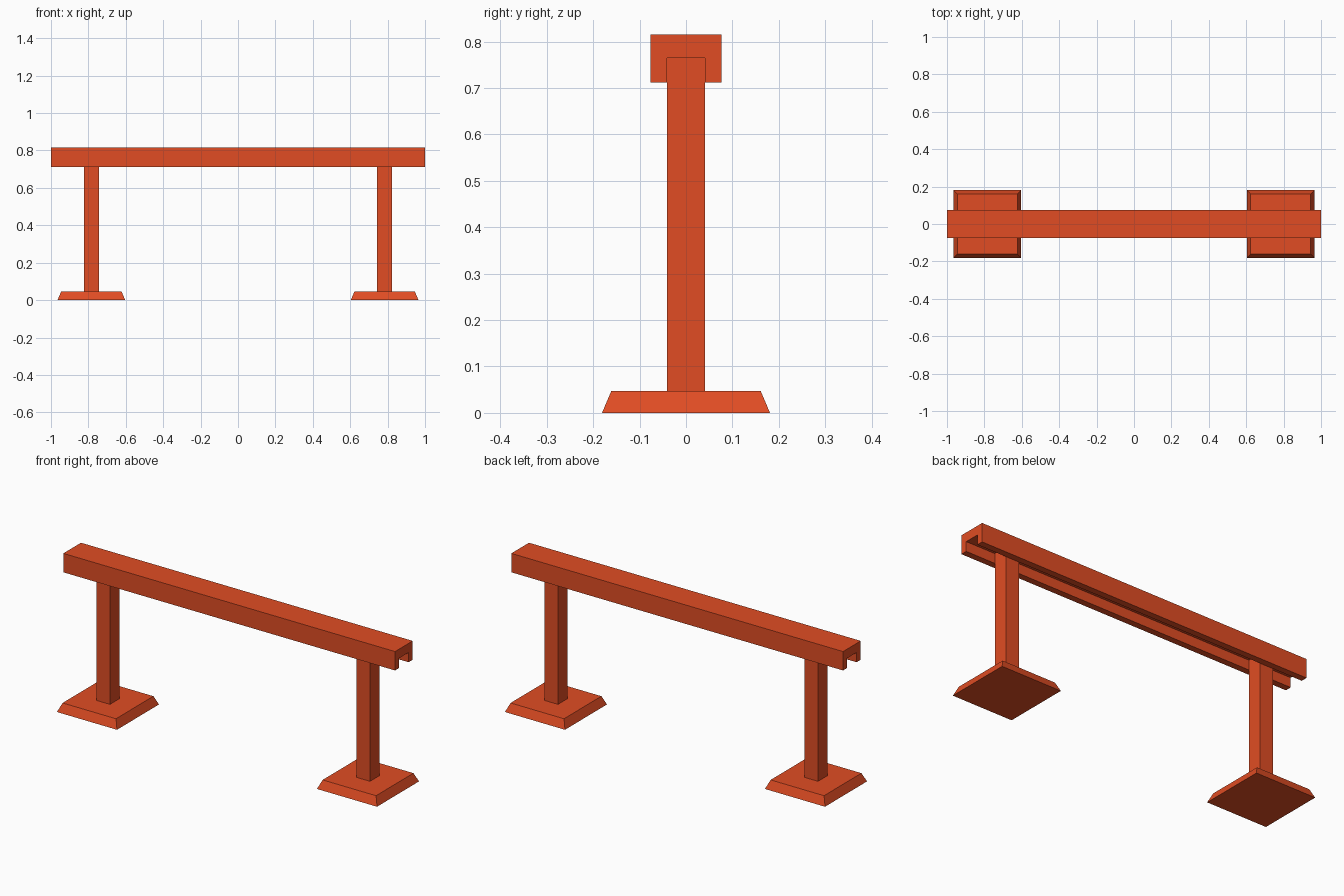
import bpy
import bmesh

cube = bpy.data.objects.get("Cube")
if cube:
    bpy.data.objects.remove(cube, do_unlink=True)

# Single painted finish
paint = bpy.data.materials.new("orange_red_paint")
paint.use_nodes = True
color = (0.75, 0.073, 0.017, 1.0)
paint.diffuse_color = color
paint.node_tree.nodes["Principled BSDF"].inputs["Base Color"].default_value = color


def finish(name, bm):
    bmesh.ops.recalc_face_normals(bm, faces=bm.faces)
    mesh = bpy.data.meshes.new(name)
    bm.to_mesh(mesh)
    bm.free()
    mesh.materials.append(paint)
    obj = bpy.data.objects.new(name, mesh)
    bpy.context.collection.objects.link(obj)
    return obj


def tapered_box(name, x, half_bottom, half_top, z0, z1):
    """Square block whose top may be narrower than its bottom."""
    bm = bmesh.new()
    bmesh.ops.create_cube(bm, size=2)
    for v in bm.verts:
        half, z = (half_top, z1) if v.co.z > 0 else (half_bottom, z0)
        v.co = (x + v.co.x * half, v.co.y * half, z)
    return finish(name, bm)


def extruded_profile(name, profile, x0, x1):
    """Sweep a y-z outline along x."""
    bm = bmesh.new()
    face = bm.faces.new([bm.verts.new((x0, y, z)) for y, z in profile])
    swept = bmesh.ops.extrude_face_region(bm, geom=[face], use_keep_orig=True)
    for v in swept["geom"]:
        if isinstance(v, bmesh.types.BMVert):
            v.co.x = x1
    return finish(name, bm)


# Top rail: an inverted channel open along its underside
OUTER, INNER = 0.076, 0.041
BOTTOM, CEILING, TOP = 0.712, 0.765, 0.815
half_outline = [(OUTER, TOP), (OUTER, BOTTOM), (INNER, BOTTOM), (INNER, CEILING)]
outline = half_outline + [(-y, z) for y, z in reversed(half_outline)]
extruded_profile("top_rail", outline, -1.0, 1.0)

# Posts that slot into the channel, each on a bevelled foot
FOOT_HEIGHT = 0.047
for side, sign in (("left", 1), ("right", -1)):
    x = sign * 0.784
    tapered_box(side + "_foot", x, 0.181, 0.161, 0.0, FOOT_HEIGHT)
    tapered_box(side + "_post", x, 0.0405, 0.0405, FOOT_HEIGHT, CEILING)
